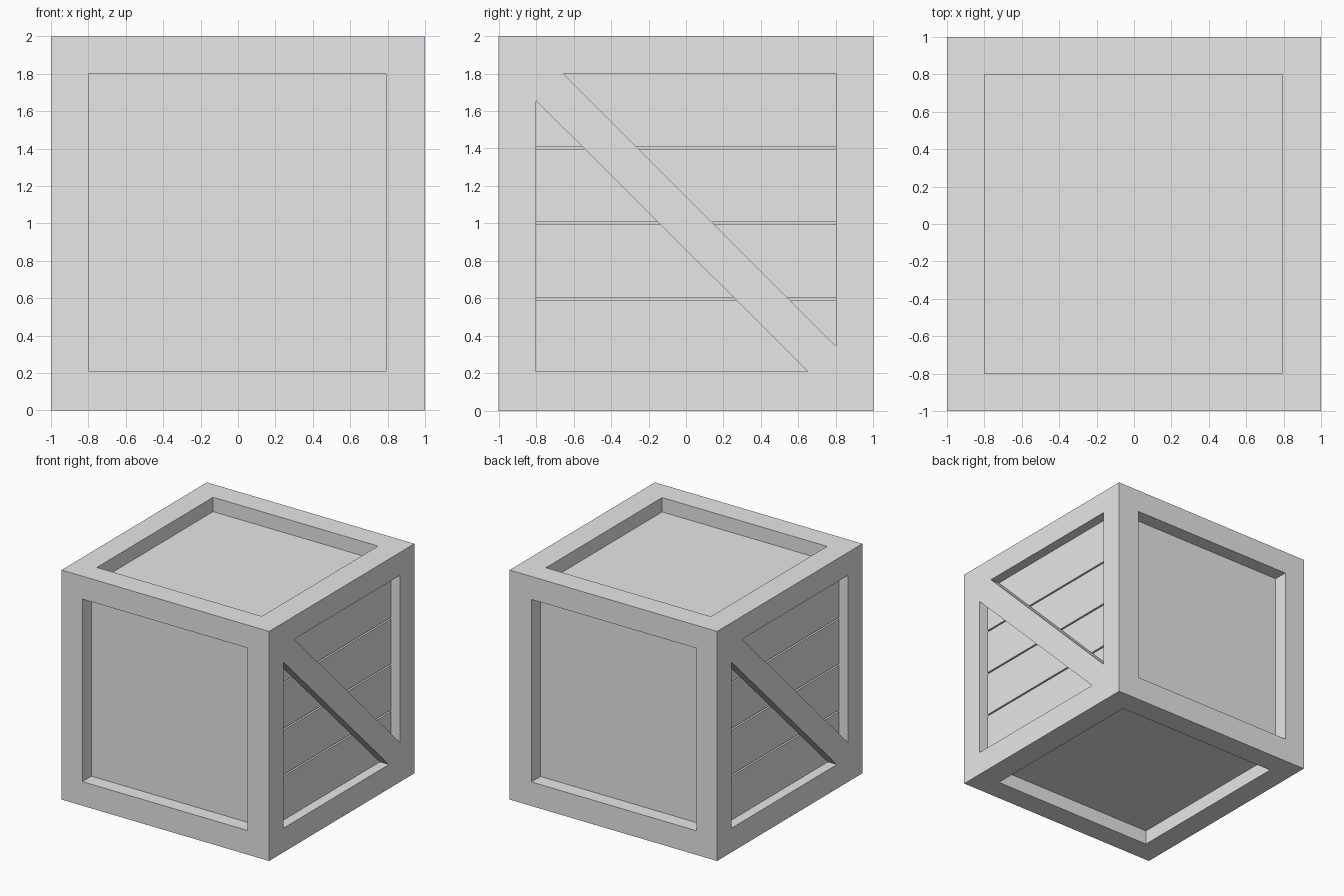
import bpy
import bmesh
from mathutils import Matrix

cube = bpy.data.objects.get("Cube")
if cube:
    bpy.data.objects.remove(cube, do_unlink=True)

grey = bpy.data.materials.new("plain_grey")
grey.use_nodes = True
colour = (0.8, 0.8, 0.8, 1.0)
grey.diffuse_color = colour
grey.node_tree.nodes["Principled BSDF"].inputs["Base Color"].default_value = colour


def add_object(name, bm):
    bmesh.ops.recalc_face_normals(bm, faces=bm.faces)
    mesh = bpy.data.meshes.new(name)
    bm.to_mesh(mesh)
    bm.free()
    mesh.materials.append(grey)
    obj = bpy.data.objects.new(name, mesh)
    bpy.context.scene.collection.objects.link(obj)
    return obj


def box(name, x, y, z):
    """Box from (low, high) ranges on each axis."""
    bm = bmesh.new()
    bmesh.ops.create_cube(bm, size=1)
    for v in bm.verts:
        v.co = [r[0] if c < 0 else r[1] for c, r in zip(v.co, (x, y, z))]
    return add_object(name, bm)


# Frame members: low beam, opening and high beam along each axis
x_low, x_open, x_high = (-1, -0.8), (-0.8, 0.79), (0.79, 1)
y_low, y_open, y_high = (-1, -0.8), (-0.8, 0.8), (0.8, 1)
z_low, z_open, z_high = (0, 0.21), (0.21, 1.8), (1.8, 2)

# Corner posts
for x, side in ((x_low, "right"), (x_high, "left")):
    for y, end in ((y_low, "front"), (y_high, "back")):
        box(f"{end}_{side}_post", x, y, (0, 2))

# Horizontal rails between the posts
for z, level in ((z_low, "bottom"), (z_high, "top")):
    for y, end in ((y_low, "front"), (y_high, "back")):
        box(f"{level}_{end}_rail", x_open, y, z)
    for x, side in ((x_low, "right"), (x_high, "left")):
        box(f"{level}_{side}_rail", x, y_open, z)

# Inner box whose faces form the recessed panels
inset = 0.875
box("inner_panels", (-inset, inset), (-inset, inset), (1 - inset, 1 + inset))

# Planks and diagonal brace on the two sides
SLAT_FACE = 0.913
GAP = 0.014
joints = [z_open[0], 0.597, 1.0, 1.403, z_open[1]]
brace_outline = [(-0.8, 1.8), (-0.655, 1.8), (0.8, 0.345),
                 (0.8, 0.21), (0.65, 0.21), (-0.8, 1.655)]

for sign, side in ((1, "left"), (-1, "right")):
    for i in range(4):
        low = joints[i] + (GAP / 2 if i > 0 else 0)
        high = joints[i + 1] - (GAP / 2 if i < 3 else 0)
        xs = sorted((sign * 0.86, sign * SLAT_FACE))
        box(f"{side}_plank_{i + 1}", xs, y_open, (low, high))

    bm = bmesh.new()
    face = bm.faces.new([bm.verts.new((0.9, y, z)) for y, z in brace_outline])
    grown = bmesh.ops.extrude_face_region(bm, geom=[face], use_keep_orig=True)
    moved = [g for g in grown["geom"] if isinstance(g, bmesh.types.BMVert)]
    bmesh.ops.translate(bm, verts=moved, vec=(0.1, 0, 0))
    if sign < 0:
        bmesh.ops.transform(bm, matrix=Matrix.Rotation(3.14159265, 4, "Z"), verts=bm.verts)
    add_object(f"{side}_diagonal_brace", bm)
